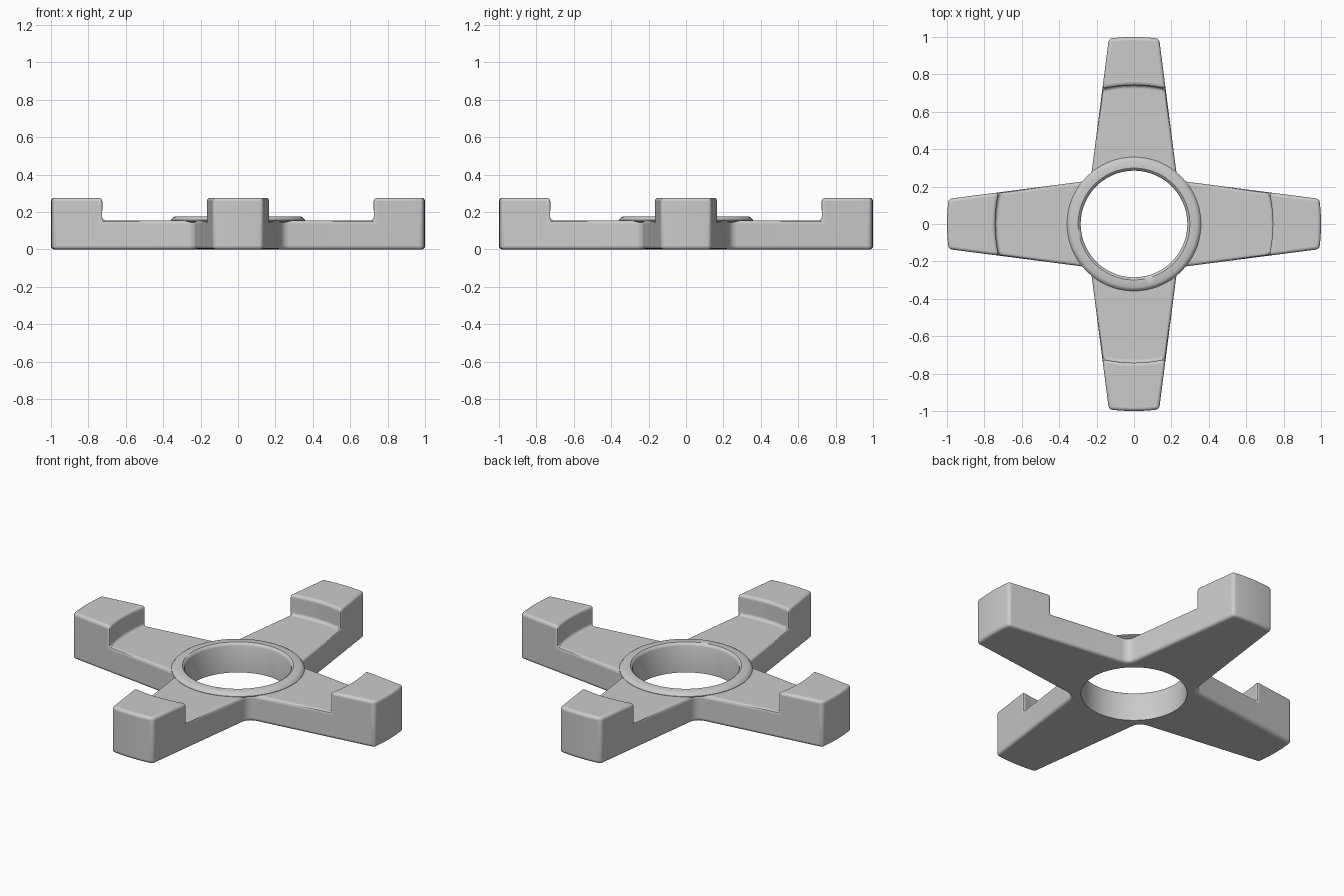
import bpy, bmesh, math
from mathutils import Vector

if "Cube" in bpy.data.objects:
    bpy.data.objects.remove(bpy.data.objects["Cube"])

ARM_TOP, LUG_TOP, HOLE = 0.155, 0.275, 0.285
STEPS = 128

grey = bpy.data.materials.new("light_grey")
grey.use_nodes = True
grey.diffuse_color = (0.6, 0.6, 0.6, 1)
grey.node_tree.nodes["Principled BSDF"].inputs["Base Color"].default_value = (0.6, 0.6, 0.6, 1)


def add_object(name, bm):
    bmesh.ops.recalc_face_normals(bm, faces=bm.faces)
    mesh = bpy.data.meshes.new(name)
    bm.to_mesh(mesh)
    bm.free()
    mesh.materials.append(grey)
    obj = bpy.data.objects.new(name, mesh)
    bpy.context.collection.objects.link(obj)
    return obj


def prism(name, outline, z0, z1):
    bm = bmesh.new()
    face = bm.faces.new([bm.verts.new((x, y, z0)) for x, y in outline])
    top = bmesh.ops.extrude_face_region(bm, geom=[face])["geom"]
    bmesh.ops.translate(bm, vec=(0, 0, z1 - z0),
                        verts=[v for v in top if isinstance(v, bmesh.types.BMVert)])
    return add_object(name, bm)


def arc(radius, start, end, steps, centre=(0, 0)):
    angles = [start + (end - start) * i / steps for i in range(steps + 1)]
    return [(centre[0] + radius * math.cos(a), centre[1] + radius * math.sin(a)) for a in angles]


def cutter(name, radius, z0, z1):
    obj = prism(name, arc(radius, 0, math.tau, STEPS)[:-1], z0, z1)
    obj.hide_render = True
    obj.hide_set(True)
    return obj


def cut(obj, tool):
    mod = obj.modifiers.new("cut", "BOOLEAN")
    mod.operation = "DIFFERENCE"
    mod.solver = "EXACT"
    mod.object = tool


# Four tapered arms with curved tips and filleted inner corners
taper = math.atan(0.128)
fillet = 0.055
corner = 0.262 / 1.128 * math.sqrt(2)
c = (corner + fillet / math.sin(math.pi / 4 + taper)) / math.sqrt(2)
quarter = arc(1, -0.135, 0.135, 6)
quarter += arc(fillet, math.pi * 1.5 - taper, math.pi + taper, 8, (c, c))
outline = []
for i in range(4):
    ca, sa = round(math.cos(i * math.pi / 2)), round(math.sin(i * math.pi / 2))
    outline += [(x * ca - y * sa, x * sa + y * ca) for x, y in quarter]
body = prism("cross_body", outline, 0, LUG_TOP)

# Round step leaving the raised lugs, softened edges, centre hole
cut(body, cutter("step_cutter", 0.742, ARM_TOP, 0.5))
bevel = body.modifiers.new("soft_edges", "BEVEL")
bevel.width = 0.022
bevel.segments = 4
bevel.limit_method = "ANGLE"
bevel.angle_limit = math.radians(35)
cut(body, cutter("hole_cutter", HOLE + 0.01, -0.2, 0.5))

# Hole lining with a low rounded collar
profile = [(HOLE, 0), (HOLE, 0.158), (0.289, 0.168), (0.299, 0.175), (0.338, 0.175),
           (0.348, 0.17), (0.358, 0.157), (0.358, 0.152), (0.335, 0.14), (0.295, 0.14), (0.295, 0)]
bm = bmesh.new()
verts = [bm.verts.new((r, 0, z)) for r, z in profile]
edges = [bm.edges.new((verts[i - 1], verts[i])) for i in range(len(verts))]
bmesh.ops.spin(bm, geom=verts + edges, cent=Vector(), axis=(0, 0, 1),
               angle=math.tau, steps=STEPS, use_merge=True)
bmesh.ops.remove_doubles(bm, verts=bm.verts, dist=0.0001)
collar = add_object("hole_collar", bm)

for obj in (body, collar):
    bpy.ops.object.select_all(action="DESELECT")
    bpy.context.view_layer.objects.active = obj
    obj.select_set(True)
    bpy.ops.object.shade_smooth_by_angle(angle=math.radians(35))
# Smoothing applies to the finished body as well
